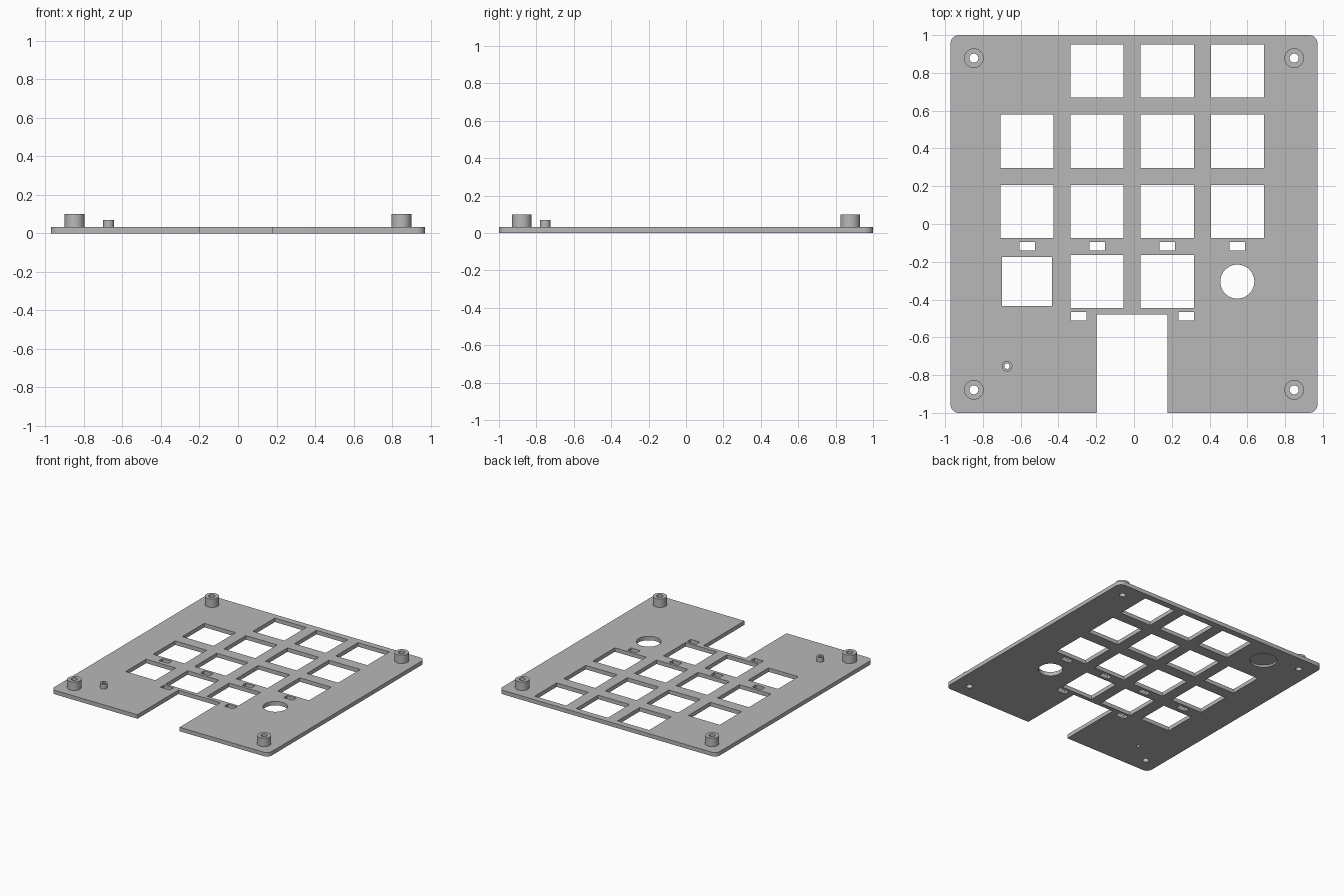
import bpy, bmesh, math

cube = bpy.data.objects.get("Cube")
if cube:
    bpy.data.objects.remove(cube)

grey = bpy.data.materials.new("grey plastic")
grey.use_nodes = True
colour = (0.48, 0.48, 0.48, 1)
grey.diffuse_color = colour
grey.node_tree.nodes["Principled BSDF"].inputs["Base Color"].default_value = colour

THICK = 0.032
HALF_X, HALF_Y, CORNER = 0.972, 1.0, 0.045
COLUMNS = [-0.566, -0.195, 0.176, 0.547]
ROWS = [0.809, 0.438, 0.066, -0.305]
POST_X, POST_Y = 0.848, 0.878
PIN = (-0.672, -0.753)


def arc(x, y, r, start=0, sweep=360, n=48):
    count = n if sweep == 360 else n + 1
    angles = [math.radians(start + sweep * i / n) for i in range(count)]
    return [(x + r * math.cos(a), y + r * math.sin(a)) for a in angles]


def rect(x, y, w, h):
    return [(x + sx * w / 2, y + sy * h / 2)
            for sx, sy in ((-1, -1), (1, -1), (1, 1), (-1, 1))]


def prism(bm, points, z0, z1):
    low = [bm.verts.new((x, y, z0)) for x, y in points]
    high = [bm.verts.new((x, y, z1)) for x, y in points]
    bm.faces.new(low[::-1])
    bm.faces.new(high)
    for i in range(len(low)):
        j = (i + 1) % len(low)
        bm.faces.new((low[i], low[j], high[j], high[i]))


def make_object(name, bm):
    bmesh.ops.recalc_face_normals(bm, faces=bm.faces)
    mesh = bpy.data.meshes.new(name)
    bm.to_mesh(mesh)
    bm.free()
    obj = bpy.data.objects.new(name, mesh)
    bpy.context.collection.objects.link(obj)
    mesh.materials.append(grey)
    return obj


def smooth(obj):
    bpy.ops.object.select_all(action='DESELECT')
    obj.select_set(True)
    bpy.context.view_layer.objects.active = obj
    bpy.ops.object.shade_smooth_by_angle(angle=math.radians(30))


def tube(name, x, y, outer, inner, top):
    # Open at the bottom, where it meets the plate
    bm = bmesh.new()
    rings = [[bm.verts.new((px, py, z)) for px, py in arc(x, y, r)]
             for r, z in ((outer, THICK), (outer, top), (inner, top), (inner, THICK))]
    for a, b in zip(rings, rings[1:]):
        for i in range(len(a)):
            j = (i + 1) % len(a)
            bm.faces.new((a[i], a[j], b[j], b[i]))
    smooth(make_object(name, bm))


# Plate outline with rounded corners and the front notch
bm = bmesh.new()
cx, cy = HALF_X - CORNER, HALF_Y - CORNER
outline = [(0.178, -HALF_Y)]
for x, y, start in ((cx, -cy, -90), (cx, cy, 0), (-cx, cy, 90), (-cx, -cy, 180)):
    outline += arc(x, y, CORNER, start, 90, 10)
outline += [(-0.198, -HALF_Y), (-0.198, -0.478), (0.178, -0.478)]
prism(bm, outline, 0, THICK)
plate = make_object("key_plate", bm)

# Key openings, slots and round holes
bm = bmesh.new()
holes = []
for r, y in enumerate(ROWS):
    for c, x in enumerate(COLUMNS):
        if (r, c) in ((0, 0), (3, 3)):
            continue
        size = (0.265, 0.26) if (r, c) == (3, 0) else (0.281, 0.281)
        holes.append(rect(x, y, *size))
holes += [rect(x, -0.118, 0.082, 0.046) for x in COLUMNS]
holes += [rect(x, -0.489, 0.082, 0.046) for x in (-0.293, 0.277)]
holes.append(arc(COLUMNS[3], ROWS[3], 0.09))
holes += [arc(sx * POST_X, sy * POST_Y, 0.024) for sx in (-1, 1) for sy in (-1, 1)]
holes.append(arc(*PIN, 0.014))
for points in holes:
    prism(bm, points, -0.1, 0.1)
# Shallow round recess in the underside
prism(bm, arc(COLUMNS[0], ROWS[0], 0.1), -0.1, THICK / 2)
cutter = make_object("plate_cutter", bm)
cutter.hide_render = True

cut = plate.modifiers.new("openings", 'BOOLEAN')
cut.operation = 'DIFFERENCE'
cut.solver = 'EXACT'
cut.object = cutter
bpy.context.view_layer.objects.active = plate
bpy.ops.object.modifier_apply(modifier=cut.name)
bpy.data.objects.remove(cutter)
smooth(plate)

# Corner posts and the small pin post
for side, sx in (("left", 1), ("right", -1)):
    for end, sy in (("front", -1), ("back", 1)):
        tube(f"{end}_{side}_post", sx * POST_X, sy * POST_Y, 0.052, 0.024, 0.1)
tube("pin_post", *PIN, 0.028, 0.014, 0.07)
